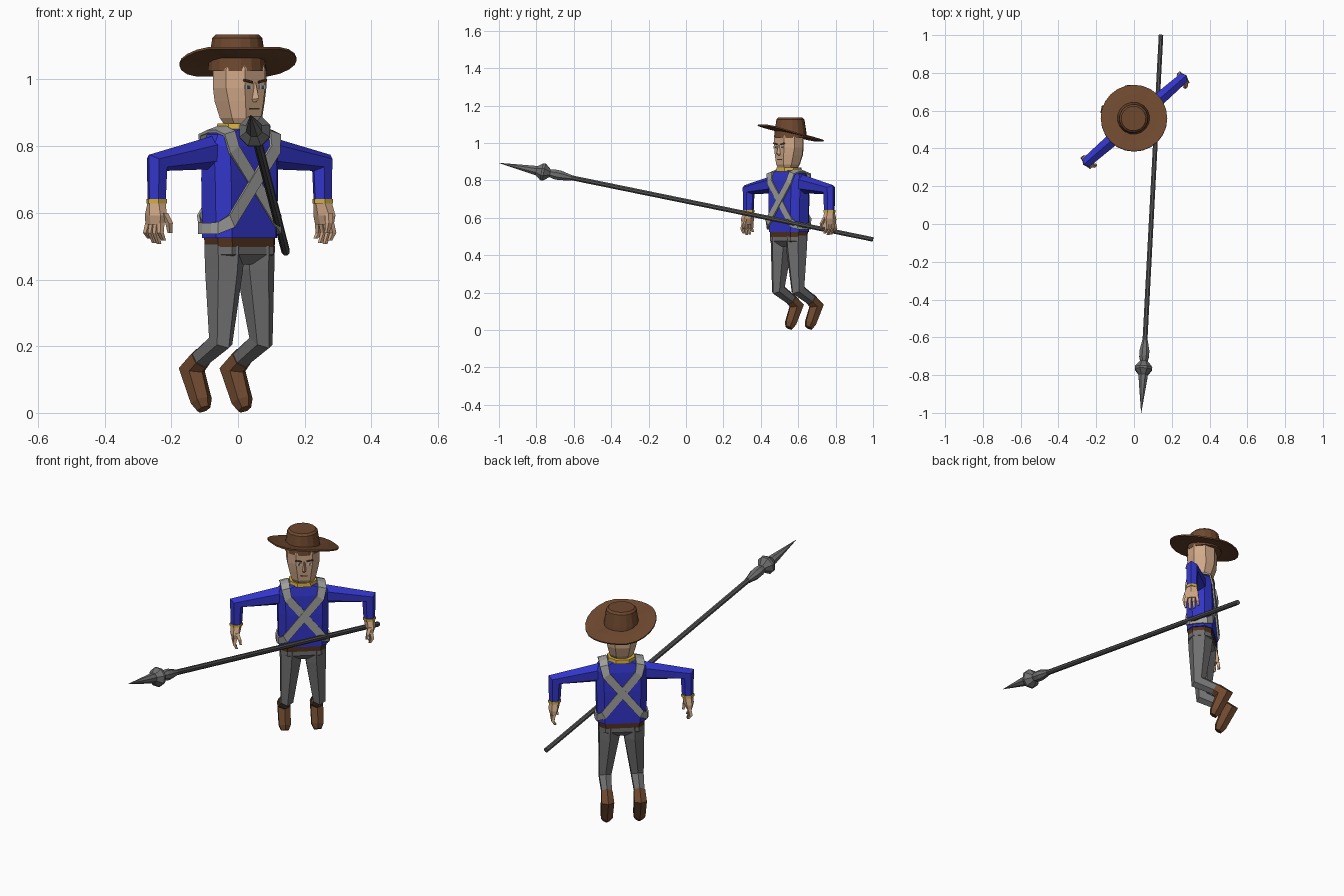
import bpy, bmesh, math
from mathutils import Vector, Matrix

if "Cube" in bpy.data.objects:
    bpy.data.objects.remove(bpy.data.objects["Cube"])

# Figure stands turned about z; parts are built in its own frame (front = -y)
BODY = Matrix.Translation((0.005, 0.55, 0)) @ Matrix.Rotation(math.radians(41), 4, 'Z')

def mat(name, r, g, b):
    m = bpy.data.materials.new(name)
    m.diffuse_color = (r, g, b, 1)
    m.use_nodes = True
    m.node_tree.nodes["Principled BSDF"].inputs["Base Color"].default_value = m.diffuse_color
    return m

BROWN = mat("leather brown", .155, .065, .028)
DARK = mat("dark brown", .085, .032, .013)
BLUE = mat("coat blue", .032, .036, .58)
SKIN = mat("skin", .64, .40, .25)
GREY = mat("trouser grey", .16, .16, .16)
STRAP = mat("strap grey", .36, .36, .35)
YELLOW = mat("trim yellow", .65, .42, .05)
STEEL = mat("dark steel", .09, .09, .09)
WHITE = mat("eye white", .55, .57, .60)

def finish(name, bm, material, frame=BODY, solid=0):
    bmesh.ops.recalc_face_normals(bm, faces=bm.faces)
    me = bpy.data.meshes.new(name)
    bm.to_mesh(me)
    bm.free()
    me.materials.append(material)
    ob = bpy.data.objects.new(name, me)
    bpy.context.collection.objects.link(ob)
    ob.matrix_world = frame
    if solid:
        mod = ob.modifiers.new("thickness", 'SOLIDIFY')
        mod.thickness, mod.offset = solid, 0
    return ob

def loft(name, rings, material, frame=BODY, caps=True, closed=False, solid=0):
    """Skin a list of rings of points; closed joins last ring to first."""
    bm = bmesh.new()
    vs = [[bm.verts.new(p) for p in r] for r in rings]
    n = len(vs[0])
    pairs = list(zip(vs, vs[1:])) + ([(vs[-1], vs[0])] if closed else [])
    for a, b in pairs:
        for i in range(n if n > 2 else 1):
            j = (i + 1) % n
            bm.faces.new((a[i], a[j], b[j], b[i]))
    if caps:
        bm.faces.new(vs[0])
        bm.faces.new(vs[-1])
    return finish(name, bm, material, frame, solid)

def ring(c, A, B, n=8):
    c, A, B = Vector(c), Vector(A), Vector(B)
    k = 1 / math.cos(math.pi / n)
    return [c + k * (A * math.cos(t) + B * math.sin(t))
            for t in [(i + .5) * 2 * math.pi / n for i in range(n)]]

def octo(z, a, b, ch, y=0):
    """Chamfered rectangle, flat in z."""
    q = [(a, b - ch), (a - ch, b)]
    pts = q + [(-x, v) for x, v in q[::-1]]
    pts += [(-x, -v) for x, v in pts]
    return [(x, v + y, z) for x, v in pts]

def disc(z, r, n=16, y=0):
    return ring((0, y, z), (r, 0, 0), (0, r, 0), n)

def box(name, c, size, material, tilt=0):
    bm = bmesh.new()
    bmesh.ops.create_cube(bm, size=1, matrix=Matrix.Translation(c) @
                          Matrix.Rotation(tilt, 4, 'Y') @ Matrix.Diagonal((*size, 1)))
    return finish(name, bm, material)

# Hat: crown and wavy brim raised over the front right
HY = .011
loft("hat_crown", [disc(1.025, .087, 16, HY), disc(1.06, .084, 16, HY),
                   disc(1.125, .074, 16, HY), disc(1.135, .064, 16, HY)], BROWN)
brim = []
for r, f in ((.075, .3), (.125, .6), (.176, 1)):
    row = []
    for i in range(24):
        t = 2 * math.pi * i / 24
        h = max(-1, min(1, 1.35 * math.sin(t - .15)))
        row.append((r * math.cos(t), .56 + r * math.sin(t), 1.053 - .041 * f * h))
    brim.append(row)
loft("hat_brim", brim, BROWN, Matrix(), caps=False, solid=.007)

# Head, nose, eyes and brows
loft("head", [octo(.862, .046, .045, .022, -.008), octo(.885, .06, .058, .03, -.006),
              octo(.935, .072, .068, .036), octo(.975, .08, .07, .04),
              octo(1.03, .08, .07, .04), octo(1.065, .065, .058, .03)], SKIN)
loft("nose", [[(-.005, -.068, .99), (.005, -.068, .99), (0, -.073, .99)],
              [(-.011, -.066, .94), (.011, -.066, .94), (0, -.088, .943)],
              [(-.008, -.066, .933), (.008, -.066, .933), (0, -.076, .933)]], SKIN)
for s, side in ((1, "left"), (-1, "right")):
    box("eye_" + side, (s * .028, -.07, .977), (.026, .006, .012), WHITE)
    box("pupil_" + side, (s * .027, -.072, .977), (.009, .006, .010), STEEL)
    box("brow_" + side, (s * .028, -.071, .995), (.032, .008, .007), DARK, -s * .2)
box("mouth", (0, -.066, .912), (.036, .006, .004), DARK)

# Collar, coat and belt
loft("collar", [octo(.848, .068, .062, .034), octo(.868, .066, .060, .034)], YELLOW)
loft("coat", [octo(.525, .121, .066, .034), octo(.70, .125, .066, .034),
              octo(.80, .126, .062, .034), octo(.835, .108, .055, .03),
              octo(.858, .06, .05, .028)], BLUE)
loft("belt", [octo(.498, .112, .061, .03), octo(.53, .114, .062, .03)], DARK)

# Crossed straps running over the shoulders and round the waist
for s, side in ((1, "left"), (-1, "right")):
    e = .002 * s
    half = [((-s * .128, -.02, .553), (0, 0, -.017)),
            ((-s * .122, -.044, .555), (0, 0, -.018)),
            ((-s * .093, -.069 - e, .575), (s * .010, 0, -.018)),
            ((s * .08, -.068 - e, .79), (s * .017, 0, -.011)),
            ((s * .09, -.057, .838), (s * .021, 0, -.005)),
            ((s * .09, -.02, .850), (s * .021, 0, -.006))]
    back = [((p[0], -p[1], p[2]), w) for p, w in half[::-1]]
    rows = [[Vector(p) + Vector(w), Vector(p) - Vector(w)] for p, w in half + back]
    loft("strap_" + side, rows, STRAP, caps=False, closed=True, solid=.009)

# Trousers seat
loft("trouser_seat", [octo(.505, .113, .06, .03), octo(.475, .113, .06, .03),
                      octo(.445, .03, .035, .015)], GREY)

for s, side in ((1, "left"), (-1, "right")):
    # Arm: tapered sleeve bent down at the elbow, with cuff
    loft("arm_" + side, [ring((s * .10, 0, .782), (0, .036, 0), (0, 0, .044), 6),
                         ring((s * .328, 0, .75), (0, .028, 0), (s * .028, 0, .021), 6),
                         ring((s * .33, 0, .635), (0, .025, 0), (s * .025, 0, 0), 6)], BLUE)
    loft("cuff_" + side, [ring((s * .33, 0, z), (0, .028, 0), (s * .028, 0, 0), 6)
                          for z in (.641, .628)], YELLOW)
    # Hand: palm, four hanging fingers and a thumb in front
    loft("palm_" + side, [ring((s * .33, 0, .632), (0, .025, 0), (s * .024, 0, 0), 6),
                          ring((s * .335, -.002, .592), (0, .036, 0), (s * .022, 0, 0), 6),
                          ring((s * .337, 0, .565), (0, .033, 0), (s * .014, 0, 0), 6)], SKIN)
    for i in range(4):
        y = -.027 + .018 * i
        zt = (.517, .507, .51, .523)[i]
        loft(f"finger_{side}_{i + 1}",
             [ring((s * .337, y, .57), (.008, 0, 0), (0, .008, 0), 4),
              ring((s * .343, y * 1.2, .54), (.007, 0, 0), (0, .007, 0), 4),
              ring((s * .330, y * 1.2, zt), (.005, 0, 0), (0, .005, 0), 4)], SKIN)
    loft("thumb_" + side, [ring((s * .328, -.03, .60), (.009, 0, 0), (0, .009, 0), 4),
                           ring((s * .318, -.043, .57), (.008, 0, 0), (0, .008, 0), 4),
                           ring((s * .312, -.04, .54), (.005, 0, 0), (0, .005, 0), 4)], SKIN)
    # Leg: thigh straight down, shin swept back
    loft("leg_" + side, [ring((s * .06, 0, .50), (.052, 0, 0), (0, .056, 0), 6),
                         ring((s * .062, 0, .43), (.049, 0, 0), (0, .053, 0), 6),
                         ring((s * .08, -.005, .215), (.030, 0, 0), (0, .032, .018), 6),
                         ring((s * .081, .10, .155), (.024, 0, 0), (0, .016, .022), 6)], GREY)
    # Boot: short shaft, heel corner, toe hanging down
    loft("boot_" + side, [ring((s * .081, .085, .163), (.028, 0, 0), (0, .018, .025), 6),
                          ring((s * .081, .126, .130), (.031, 0, 0), (0, .041, .007), 6),
                          ring((s * .081, .082, .035), (.029, 0, 0), (0, .025, -.012), 6),
                          ring((s * .081, .071, .011), (.018, 0, 0), (0, .016, -.009), 6)], BROWN)

# Spear: shaft and turned head along one sloping axis
TIP, BUTT = Vector((.038, -1, .893)), Vector((.143, 1, .484))
axis = (BUTT - TIP).normalized()
SPEAR = Matrix.Translation(TIP) @ axis.to_track_quat('Z', 'Y').to_matrix().to_4x4()
loft("spear_shaft", [disc(.36, .013, 8), disc((BUTT - TIP).length, .012, 8)], STEEL, SPEAR)
profile = [(0, .0006), (.195, .024), (.205, .024), (.235, .046), (.247, .046), (.28, .02),
           (.305, .026), (.335, .026), (.395, .014)]
loft("spear_head", [disc(z, r, 8) for z, r in profile], GREY, SPEAR)
